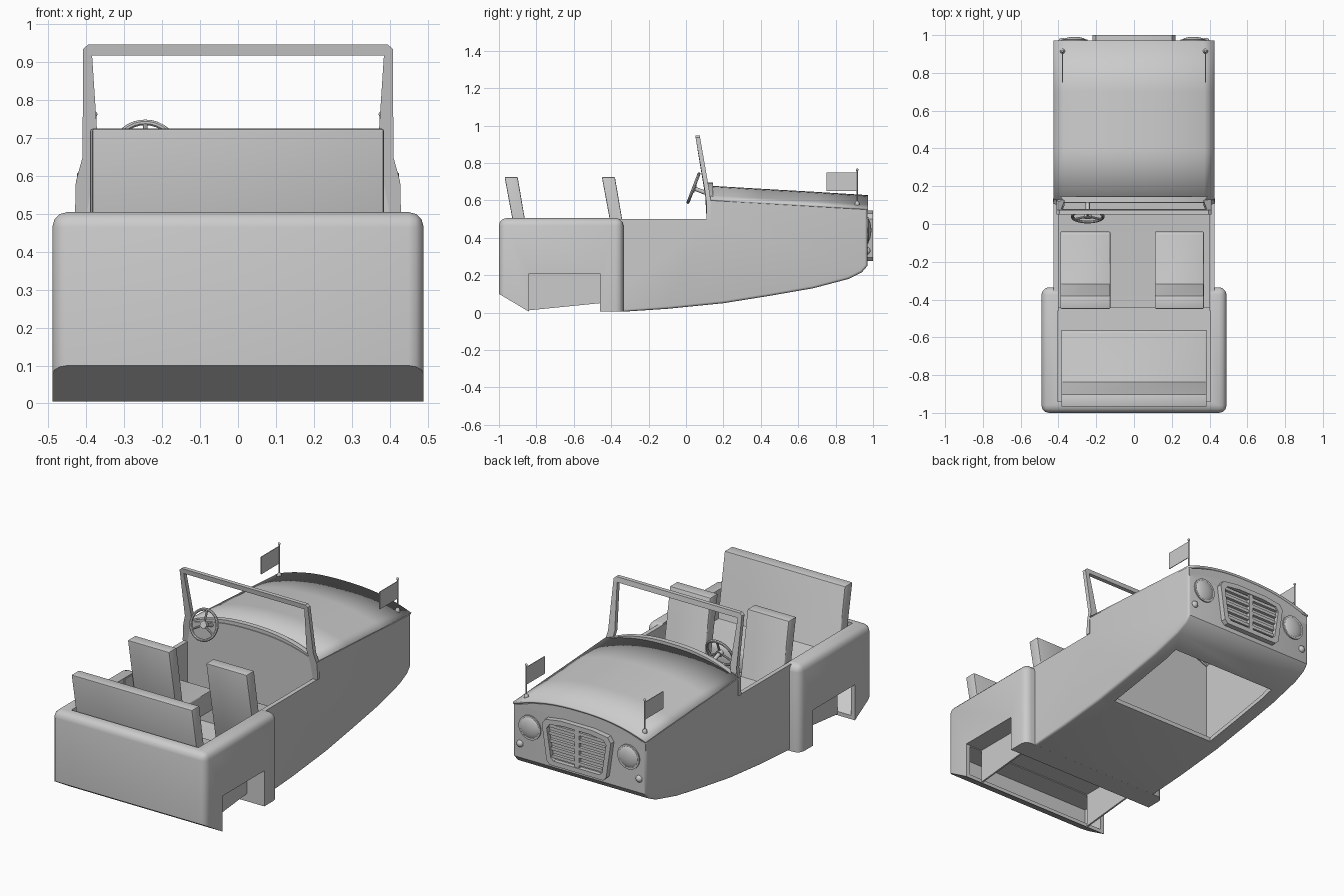
import bpy, bmesh, math
from mathutils import Vector

if "Cube" in bpy.data.objects:
    bpy.data.objects.remove(bpy.data.objects["Cube"])


def finish(name, bm):
    bmesh.ops.recalc_face_normals(bm, faces=bm.faces)
    me = bpy.data.meshes.new(name)
    bm.to_mesh(me)
    bm.free()
    ob = bpy.data.objects.new(name, me)
    bpy.context.collection.objects.link(ob)
    return ob


def prism(name, pts, a, b, axis='x'):
    """Extrude a (y,z) profile along x, or an (x,z) profile along y."""
    bm = bmesh.new()
    put = (lambda p, d: (d, p[0], p[1])) if axis == 'x' else (lambda p, d: (p[0], d, p[1]))
    r0 = [bm.verts.new(put(p, a)) for p in pts]
    r1 = [bm.verts.new(put(p, b)) for p in pts]
    bm.faces.new(r0)
    bm.faces.new(r1)
    n = len(pts)
    for i in range(n):
        bm.faces.new((r0[i], r0[(i + 1) % n], r1[(i + 1) % n], r1[i]))
    return finish(name, bm)


def box(name, x0, x1, y0, y1, z0, z1):
    return prism(name, [(y0, z0), (y1, z0), (y1, z1), (y0, z1)], x0, x1)


def bevel(ob, width, keep=lambda e: True, seg=3):
    bm = bmesh.new()
    bm.from_mesh(ob.data)
    edges = [e for e in bm.edges if e.calc_face_angle(0) > 0.5 and keep(e)]
    bmesh.ops.bevel(bm, geom=edges, offset=width, segments=seg, profile=0.5,
                    affect='EDGES', clamp_overlap=True)
    bm.to_mesh(ob.data)
    bm.free()


def cut(ob, *cutters):
    bpy.context.view_layer.objects.active = ob
    for c in cutters:
        m = ob.modifiers.new("cut", 'BOOLEAN')
        m.operation, m.solver, m.object = 'DIFFERENCE', 'EXACT', c
        bpy.ops.object.modifier_apply(modifier=m.name)
        bpy.data.objects.remove(c)


def rod(name, p, q, r, sides=12):
    p, q = Vector(p), Vector(q)
    bpy.ops.mesh.primitive_cylinder_add(vertices=sides, radius=r, depth=(q - p).length, location=(p + q) / 2)
    ob = bpy.context.object
    ob.name = name
    ob.rotation_euler = (q - p).to_track_quat('Z', 'Y').to_euler()
    return ob


def ball(name, loc, scale):
    bpy.ops.mesh.primitive_uv_sphere_add(segments=24, ring_count=12, radius=1, location=loc)
    ob = bpy.context.object
    ob.name, ob.scale = name, scale
    return ob


def arch(edge, rise, w, n=16):
    return [(w * (2 * i / n - 1), edge + rise * (1 - abs(2 * i / n - 1) ** 2.4)) for i in range(n + 1)]


# Front hull: boat-like tub, open above, with an opening below the engine
hull = prism("front_hull", [(-.46, .01), (-.46, .5), (.12, .5), (.12, .6), (.97, .55), (.97, .25), (.94, .215),
             (.87, .18), (.68, .13), (.45, .09), (.2, .05), (-.1, .02), (-.33, .005)], -.425, .425)
bevel(hull, .025, lambda e: all(v.co.y > -.4 for v in e.verts) and
      ((all(v.co.z < .3 for v in e.verts) and abs(e.verts[0].co.x - e.verts[1].co.x) < .1)
       or all(v.co.y > .96 and abs(v.co.x) > .4 for v in e.verts)
       and abs(e.verts[0].co.z - e.verts[1].co.z) > .1))
cut(hull,
    prism("hull_cutter", [(-.6, .035), (-.6, .9), (.945, .9), (.945, .25), (.68, .155), (.45, .115), (.2, .075)],
          -.4, .4),
    box("bay_cutter", -.34, .34, .24, .76, -.1, .3))

# Rear shell with flared sides and wheel arches
rear = prism("rear_shell", [(-1, .1), (-1, .505), (-.335, .505), (-.335, .005), (-.84, .005)], -.49, .49)
bevel(rear, .04, lambda e: max(v.co.z for v in e.verts) > .3)
cut(rear,
    prism("cabin_cutter", [(-.94, .225), (-.94, .9), (-.2, .9), (-.2, .035), (-.44, .035), (-.44, .225)], -.405, .405),
    prism("under_cutter", [(-.97, .115), (-.97, .205), (-.46, .205), (-.46, -.1), (-.83, -.1), (-.83, .02)],
          -.465, .465),
    box("arch_cutter", -.6, .6, -.84, -.46, -.1, .21))
for s in (-1, 1):
    prism("wheel_well_wall", [(-.84, .012), (-.46, .05), (-.46, .215), (-.84, .215)], s * .37, s * .38)

# Hood, nose panel and firewall share one arched section
bm = bmesh.new()
rows = []
for y, e in ((.13, .602), (.4, .586), (.7, .569), (.972, .552)):
    rows.append([bm.verts.new((x, y, z)) for x, z in arch(e, .07, .423)])
for a, b in zip(rows, rows[1:]):
    for i in range(len(a) - 1):
        bm.faces.new((a[i], a[i + 1], b[i + 1], b[i]))
hood = finish("hood", bm)
m = hood.modifiers.new("thickness", 'SOLIDIFY')
m.thickness, m.offset = .012, 0
prism("nose_panel", arch(.54, .075, .42) + [(.42, .5), (-.42, .5)], .945, .97, 'y')
prism("firewall", arch(.6, .075, .42) + [(.4, .5), (.4, .06), (-.4, .06), (-.4, .5)], .11, .14, 'y')
prism("cowl_lip", arch(.615, .08, .4) + arch(.59, .075, .4)[::-1], .115, .145, 'y')

# Windscreen frame, leaning back
right = [(.43, .5), (.428, .585), (.41, .65), (.409, .935), (.395, .947)]
inner = [(.385, .918), (.368, .66), (.385, .58), (.4, .5)]
frame = prism("windscreen_frame", right + [(-x, z) for x, z in right[::-1]]
              + [(-x, z) for x, z in inner[::-1]][::1] + inner, -.012, .012, 'y')
for v in frame.data.vertices:
    v.co.y += .122 - max(0, v.co.z - .6) * .175

# Seats
def seat(name, x0, x1, dy):
    pts = [(-.45, .725), (-.38, .725), (-.318, .36), (-.05, .36), (-.04, .34), (-.04, .24), (-.36, .24)]
    bevel(prism(name, [(y + dy, z) for y, z in pts], x0, x1), .006, seg=2)


seat("left_seat", -.39, -.125, 0)
seat("right_seat", .11, .37, 0)
seat("rear_bench", -.385, .385, -.52)

# Steering wheel
tilt = math.radians(69)
hub = Vector((-.245, .04, .665))
normal = Vector((0, -math.sin(tilt), math.cos(tilt)))
bpy.ops.mesh.primitive_torus_add(major_radius=.082, minor_radius=.008, major_segments=32, minor_segments=8,
                                 location=hub, rotation=(tilt, 0, 0))
bpy.context.object.name = "steering_wheel"
for k in range(3):
    a = math.radians(90 + 120 * k)
    tip = hub + Vector((math.cos(a), math.sin(a) * math.cos(tilt), math.sin(a) * math.sin(tilt))) * .08
    rod("wheel_spoke", hub, tip, .006, 8)
rod("wheel_hub", hub + normal * .008, hub - normal * .012, .02, 16)
rod("steering_column", hub, hub - normal * .09, .011)

# Grille: tapered frame with slats
outline = [(-.17, .275), (.17, .275), (.19, .295), (.22, .5), (.2, .53), (.1, .545),
           (-.1, .545), (-.2, .53), (-.22, .5), (-.19, .295)]
grille = prism("grille_frame", outline, .96, 1.0, 'y')
cut(grille, prism("grille_cutter", [(x * .86, .41 + (z - .41) * .8) for x, z in outline], .975, 1.1, 'y'))
for i in range(5):
    z = .325 + i * .043
    w = .16 + .027 * i / 4
    box("grille_slat", -w, w, .972, .992, z - .009, z + .009)
box("grille_post", -.013, .013, .972, .996, .3, .52)

# Lamps and pennants on both sides
for s in (-1, 1):
    ball("headlight", (s * .315, .965, .44), (.067, .026, .067))
    rod("headlight_rim", (s * .315, .955, .44), (s * .315, .977, .44), .07, 32)
    ball("side_lamp", (s * .38, .968, .33), (.02, .018, .02))
    x = s * .378
    rod("flag_pole", (x, .915, .55), (x, .915, .76), .004, 8)
    ball("pole_base", (x, .915, .578), (.013, .013, .02))
    ball("pole_tip", (x, .915, .763), (.007, .007, .007))
    box("flag", x - .002, x + .002, .75, .914, .65, .75)

# Smooth shading with sharp edges kept
bpy.ops.object.select_all(action='DESELECT')
for ob in bpy.context.scene.objects:
    ob.select_set(True)
bpy.context.view_layer.objects.active = hull
bpy.ops.object.shade_smooth_by_angle(angle=math.radians(35))
